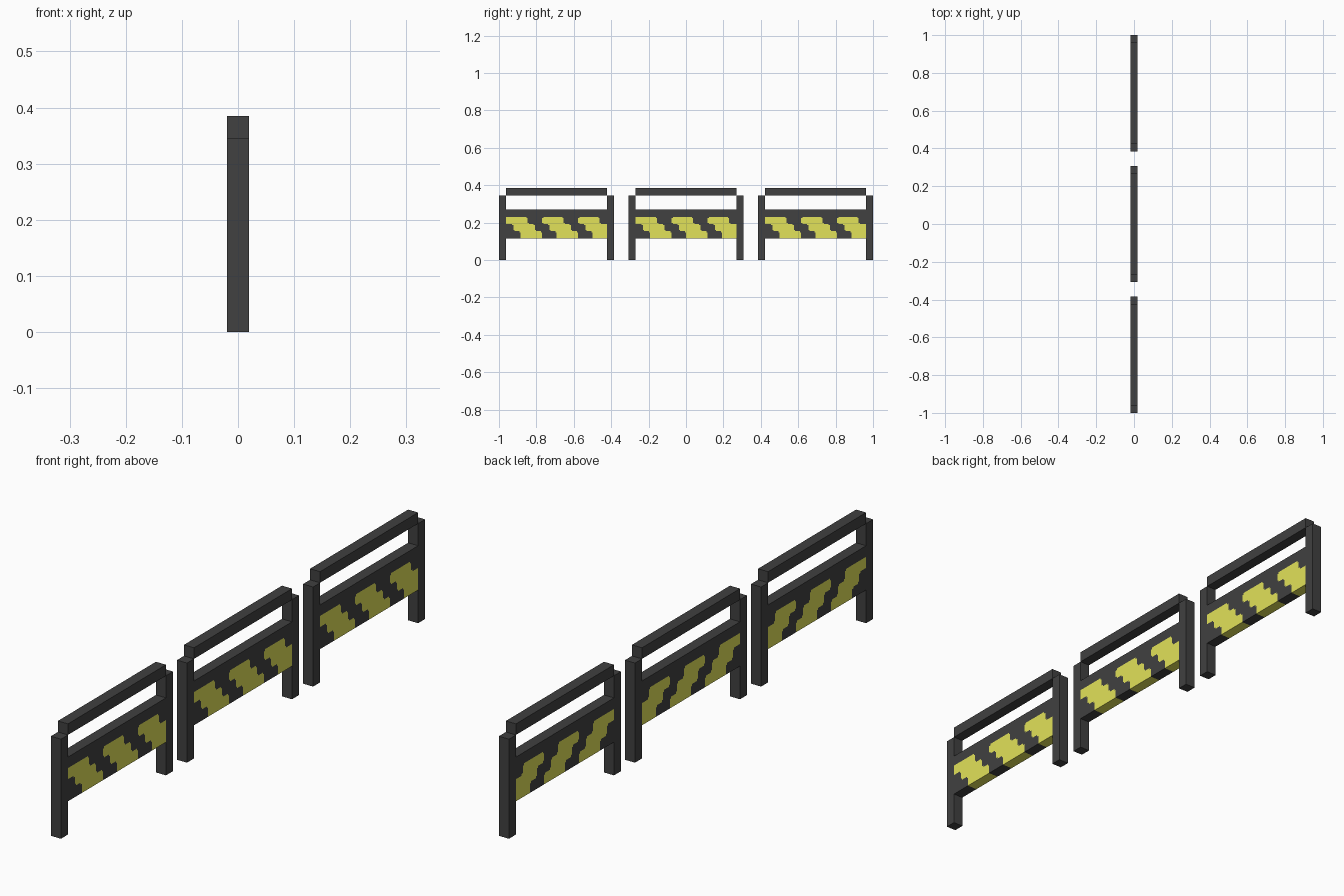
import bpy, bmesh, math
from mathutils import Vector

if "Cube" in bpy.data.objects:
    bpy.data.objects.remove(bpy.data.objects["Cube"])

U = 2 / 52          # module: the whole row is 52 modules long
SUB = 6             # stripe cells per module


def material(name, rgb):
    m = bpy.data.materials.new(name)
    m.diffuse_color = (*rgb, 1)
    m.use_nodes = True
    m.node_tree.nodes["Principled BSDF"].inputs["Base Color"].default_value = m.diffuse_color
    return m


DARK = material("charcoal grey", (0.052, 0.052, 0.052))
YELLOW = material("warning yellow", (0.76, 0.76, 0.10))


def box_bm(y0, y1, z0, z1):
    """Box one module thick in x, sizes in modules."""
    bm = bmesh.new()
    bmesh.ops.create_cube(bm, size=1)
    for v in bm.verts:
        v.co = Vector((v.co.x, (y0 + y1) / 2 + v.co.y * (y1 - y0),
                       (z0 + z1) / 2 + v.co.z * (z1 - z0)))
    return bm


def finish(name, bm, mats):
    for v in bm.verts:
        v.co *= U
    me = bpy.data.meshes.new(name)
    bm.to_mesh(me)
    bm.free()
    for m in mats:
        me.materials.append(m)
    ob = bpy.data.objects.new(name, me)
    bpy.context.collection.objects.link(ob)
    return ob


def cut(bm, co, no):
    geom = bm.verts[:] + bm.edges[:] + bm.faces[:]
    bmesh.ops.bisect_plane(bm, geom=geom, plane_co=co, plane_no=no, dist=1e-5)


def cell(i, j):
    """Stripe pattern: three wide, two apart, stepping sideways per row."""
    i, j = min(max(i, 0), 13), min(max(j, 0), 3)
    return 1.0 if j < 3 and (i + j - 2) % 5 < 3 else 0.0


def sharpen(t):
    return min(max((t - 0.5) * 2.2 + 0.5, 0), 1)


def is_yellow(u, v):
    """Blend neighbouring cells slightly so the stripe steps get soft corners."""
    u, v = u - 0.5, v - 0.5
    i, j = math.floor(u), math.floor(v)
    a, b = sharpen(u - i), sharpen(v - j)
    low = cell(i, j) * (1 - a) + cell(i + 1, j) * a
    high = cell(i, j + 1) * (1 - a) + cell(i + 1, j + 1) * a
    return low * (1 - b) + high * b > 0.5


def striped_panel(name, y0):
    bm = box_bm(y0, y0 + 14, 3, 7)
    for k in range(1, 14 * SUB):
        cut(bm, (0, y0 + k / SUB, 0), (0, 1, 0))
    for k in range(1, 4 * SUB):
        cut(bm, (0, 0, 3 + k / SUB), (0, 0, 1))
    for f in bm.faces:
        c = f.calc_center_median()
        f.material_index = int(is_yellow(c.y - y0, c.z - 3))
    finish(name, bm, [DARK, YELLOW])


# Three identical barriers in a row
for n in range(3):
    y = -26 + 18 * n
    tag = f"_{n + 1}"
    finish("front_post" + tag, box_bm(y, y + 1, 0, 9), [DARK])
    finish("back_post" + tag, box_bm(y + 15, y + 16, 0, 9), [DARK])
    finish("top_rail" + tag, box_bm(y + 1, y + 15, 9, 10), [DARK])
    striped_panel("striped_panel" + tag, y + 1)
